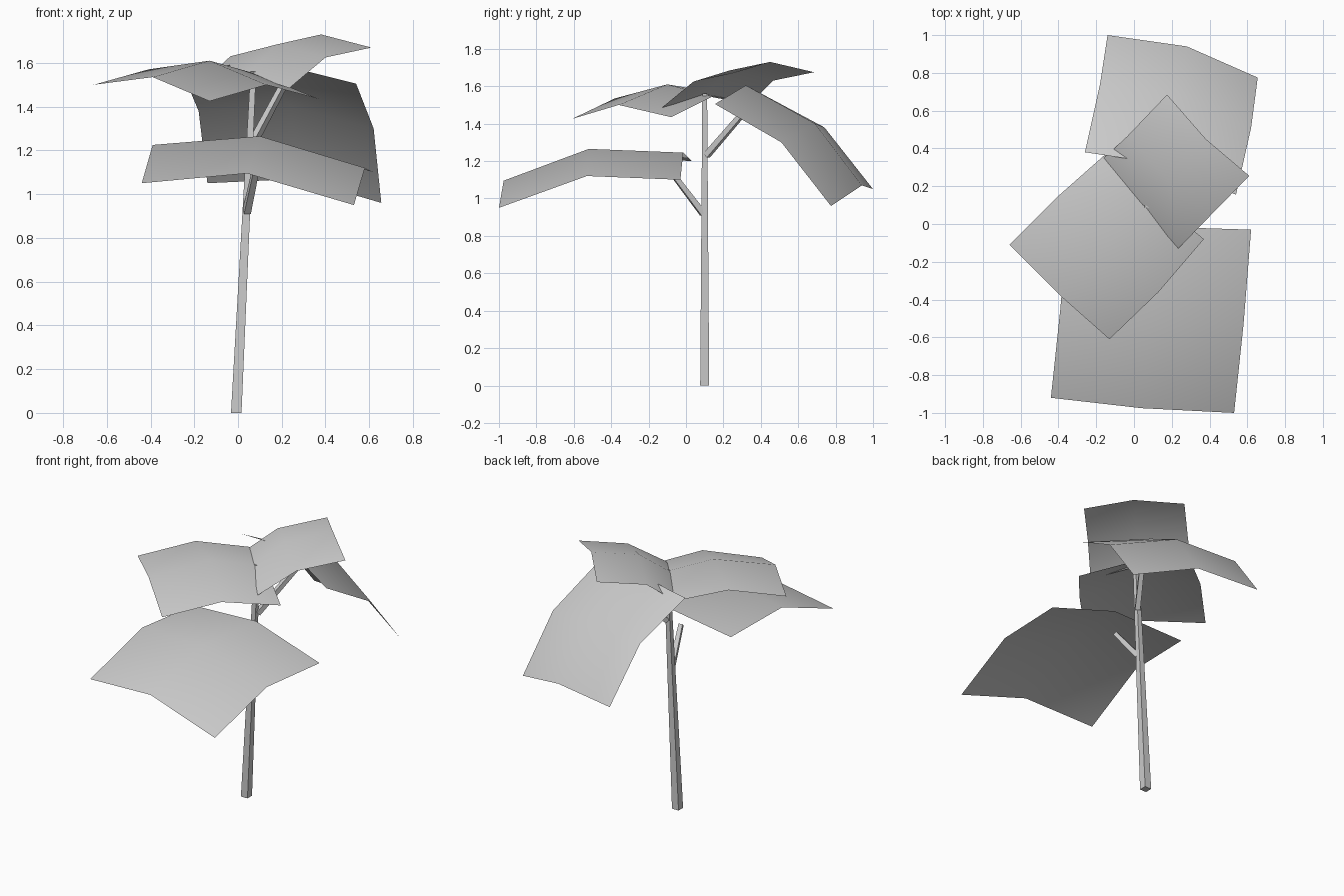
import bpy, bmesh
from mathutils import Vector

cube = bpy.data.objects.get("Cube")
if cube:
    bpy.data.objects.remove(cube, do_unlink=True)

grey = bpy.data.materials.new("plain_grey")
grey.use_nodes = True
colour = (0.6, 0.6, 0.6, 1)
grey.diffuse_color = colour
grey.node_tree.nodes["Principled BSDF"].inputs["Base Color"].default_value = colour


def finish(name, bm, smooth):
    mesh = bpy.data.meshes.new(name)
    for face in bm.faces:
        face.smooth = smooth
    bm.to_mesh(mesh)
    bm.free()
    mesh.materials.append(grey)
    bpy.context.collection.objects.link(bpy.data.objects.new(name, mesh))


def leaf(name, *rows):
    """Bent sheet through three rows of three points."""
    bm = bmesh.new()
    grid = [[bm.verts.new(p) for p in row] for row in rows]
    for a, b in zip(grid, grid[1:]):
        for i in range(2):
            bm.faces.new((a[i], a[i + 1], b[i + 1], b[i]))
    bm.normal_update()
    if sum(f.normal.z for f in bm.faces) < 0:
        bmesh.ops.reverse_faces(bm, faces=bm.faces[:])
    finish(name, bm, True)


def beam(name, start, end, r0, r1, level=False):
    """Tapered square bar; level keeps its ends horizontal."""
    bm = bmesh.new()
    start, end = Vector(start), Vector(end)
    d = (end - start).normalized()
    side, up = Vector((1, 0, 0)), Vector((0, 1, 0))
    if not level:
        side = d.cross(Vector((0, 0, 1))).normalized()
        up = side.cross(d)
    corners = ((-1, -1), (1, -1), (1, 1), (-1, 1))
    rings = [[bm.verts.new(c + (side * u + up * v) * r) for u, v in corners]
             for c, r in ((start, r0), (end, r1))]
    low, high = rings
    bm.faces.new(low)
    bm.faces.new(high)
    for i in range(4):
        j = (i + 1) % 4
        bm.faces.new((low[i], low[j], high[j], high[i]))
    bmesh.ops.recalc_face_normals(bm, faces=bm.faces[:])
    finish(name, bm, False)


# Trunk and side branches
beam("trunk", (-.008, .1, 0), (.07, .1, 1.56), .024, .013, True)
beam("front_branch", (.04, .09, .92), (.085, -.07, 1.13), .016, .013)
beam("back_branch", (.065, .11, 1.23), (.22, .36, 1.52), .016, .013)

# Four drooping leaves
leaf("front_leaf",
     ((-.44, -.92, 1.05), (.04, -.975, 1.095), (.53, -1, .95)),
     ((-.39, -.45, 1.225), (.1, -.52, 1.265), (.58, -.53, 1.12)),
     ((-.35, .03, 1.2), (.14, -.015, 1.245), (.62, -.03, 1.1)))
leaf("back_leaf",
     ((-.14, 1, 1.05), (.28, .94, 1.07), (.655, .775, .96)),
     ((-.18, .74, 1.38), (.24, .69, 1.4), (.62, .51, 1.3)),
     ((-.26, .38, 1.57), (.14, .32, 1.605), (.54, .155, 1.505)))
leaf("right_leaf",
     ((-.66, -.11, 1.5), (-.39, -.38, 1.535), (-.13, -.61, 1.425)),
     ((-.41, .14, 1.57), (-.13, -.1, 1.61), (.13, -.36, 1.5)),
     ((-.15, .37, 1.51), (.1, .14, 1.545), (.37, -.08, 1.435)))
leaf("top_leaf",
     ((.175, .685, 1.675), (.38, .45, 1.73), (.61, .255, 1.67)),
     ((-.035, .465, 1.63), (.18, .235, 1.685), (.4, .04, 1.625)),
     ((-.17, .34, 1.505), (.04, .095, 1.55), (.235, -.13, 1.485)))
